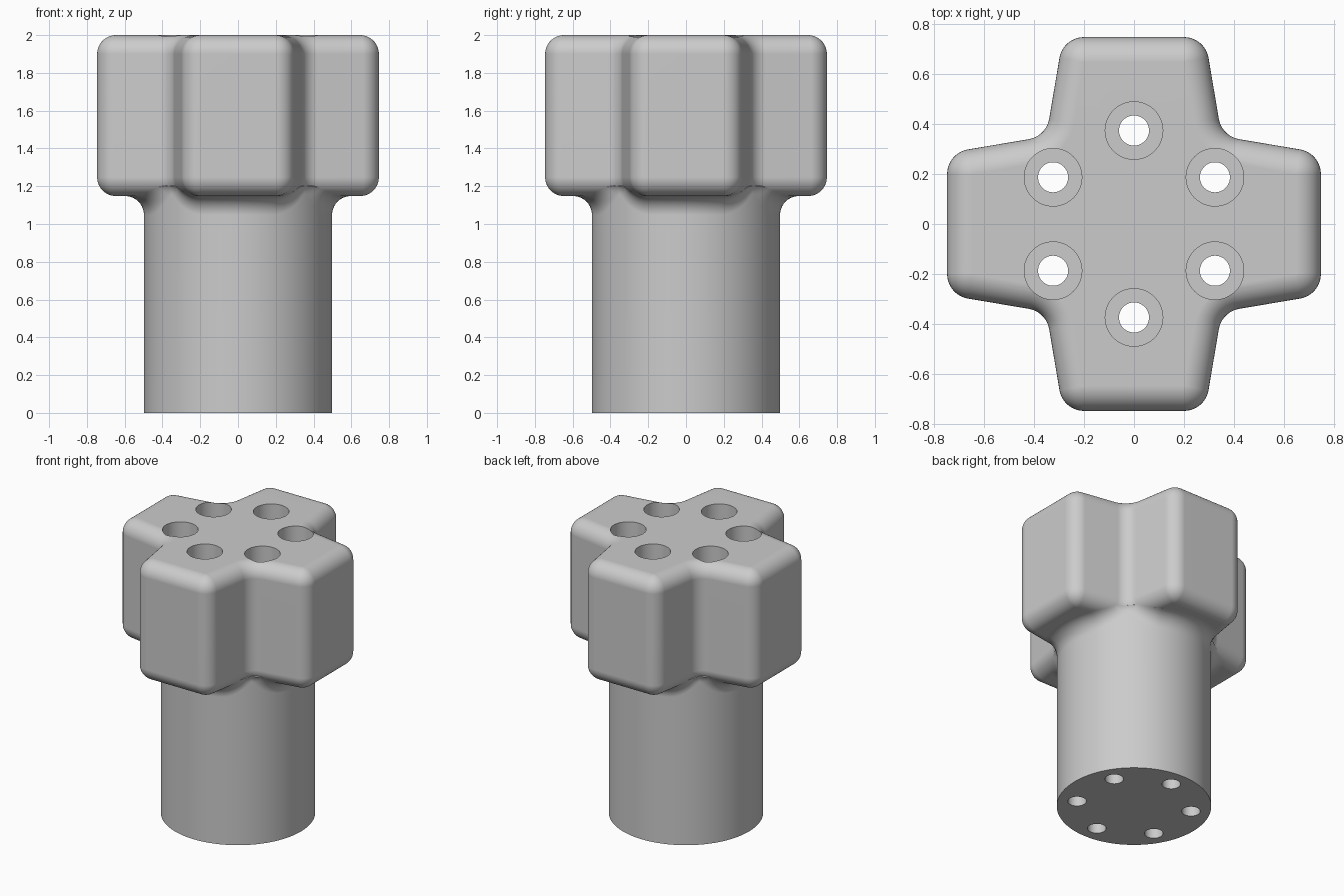
import bpy, bmesh, math
from mathutils import Vector, Matrix
from mathutils.geometry import intersect_point_line

if "Cube" in bpy.data.objects:
    bpy.data.objects.remove(bpy.data.objects["Cube"])

ROUND = 0.1                       # radius of every rounded edge
TIP_X, TIP_Y = 0.646, 0.199       # centre of a rounded arm corner
NOTCH = 0.437                     # centre of the fillet between two arms
TOP, UNDERSIDE, SHAFT = 2.0, 1.148, 0.498
HOLE_CIRCLE, HOLE, BORE, BORE_DEPTH = 0.373, 0.06, 0.115, 0.4

grey = bpy.data.materials.new("plain grey")
grey.use_nodes = True
COLOUR = (0.6, 0.6, 0.6, 1)
grey.diffuse_color = COLOUR
grey.node_tree.nodes["Principled BSDF"].inputs["Base Color"].default_value = COLOUR


def make_object(name, bm):
    bmesh.ops.recalc_face_normals(bm, faces=bm.faces)
    if bm.calc_volume(signed=True) < 0:
        bmesh.ops.reverse_faces(bm, faces=bm.faces)
    mesh = bpy.data.meshes.new(name)
    bm.to_mesh(mesh)
    bm.free()
    mesh.materials.append(grey)
    obj = bpy.data.objects.new(name, mesh)
    bpy.context.collection.objects.link(obj)
    return obj


def loft(bm, rings):
    """Skin a stack of closed rings with quads; return the vertex rings."""
    loops = [[bm.verts.new(p) for p in ring] for ring in rings]
    for low, high in zip(loops, loops[1:]):
        for i in range(len(low)):
            j = (i + 1) % len(low)
            bm.faces.new((low[i], low[j], high[j], high[i]))
    return loops


def circle(radius, z, steps, centre=(0, 0)):
    turns = [math.tau * i / steps for i in range(steps)]
    return [Vector((centre[0] + radius * math.cos(t), centre[1] + radius * math.sin(t), z))
            for t in turns]


def cross_outline(inset, z):
    """Four-armed outline with rounded corners, moved inwards by inset."""
    def arc(cx, cy, radius, start, end, steps=10):
        angles = [math.radians(start + (end - start) * i / steps) for i in range(steps + 1)]
        return [Vector((cx + radius * math.cos(a), cy + radius * math.sin(a), z)) for a in angles]
    quarter = (arc(TIP_X, TIP_Y, ROUND - inset, 0, 80)
               + arc(NOTCH, NOTCH, -ROUND - inset, 80, 10)
               + arc(TIP_Y, TIP_X, ROUND - inset, 10, 90))
    return [Matrix.Rotation(math.pi / 2 * k, 3, "Z") @ p for k in range(4) for p in quarter]


# Head: cross prism with rounded top and bottom rims
levels = []
for i in range(11):
    a = math.pi / 2 * i / 10
    levels.append((ROUND * (1 - math.sin(a)), ROUND * (1 - math.cos(a))))
bm = bmesh.new()
rings = [cross_outline(inset, UNDERSIDE + rise) for inset, rise in levels]
rings += [cross_outline(inset, TOP - rise) for inset, rise in reversed(levels)]
loops = loft(bm, rings)
bm.faces.new(loops[0])
bm.faces.new(loops[-1])
bmesh.ops.remove_doubles(bm, verts=bm.verts, dist=1e-5)
head = make_object("head", bm)

# Shaft: cylinder with a rolling-ball fillet that follows the head's rounded underside
core = cross_outline(ROUND, UNDERSIDE + ROUND)


def nearest_core_point(p):
    best, inside = None, False
    for a, b in zip(core, core[1:] + core[:1]):
        edge = b - a
        if edge.length < 1e-5:
            continue
        q, t = intersect_point_line(p, a, b)
        q = a + edge * min(max(t, 0), 1)
        if best is None or (p - q).length < (p - best).length:
            best, inside = q, edge.cross(p - a).z > 0
    return p if inside else best


STEPS, ARC = 160, 10
columns = []
for p in circle(SHAFT + ROUND, UNDERSIDE + ROUND, STEPS):
    core_point = nearest_core_point(p)
    drop = math.sqrt(max(4 * ROUND ** 2 - (p - core_point).length_squared, 0))
    ball = p - Vector((0, 0, drop))
    inward = Vector((-p.x, -p.y, 0)).normalized()
    touch = (core_point - ball).normalized()
    column = [ball + inward.slerp(touch, k / ARC).normalized() * ROUND for k in range(ARC + 1)]
    column.append(ball + touch * ROUND * 1.2)
    columns.append(column)
bm = bmesh.new()
loops = loft(bm, [circle(SHAFT, 0, STEPS)] + [list(r) for r in zip(*columns)])
bm.faces.new(loops[0])
peak = bm.verts.new((0, 0, UNDERSIDE + 0.2))
for i, v in enumerate(loops[-1]):
    bm.faces.new((v, loops[-1][(i + 1) % STEPS], peak))
shaft = make_object("shaft", bm)

# Bolt holes: six through holes with wide bores from the top
bm = bmesh.new()
floor = TOP - BORE_DEPTH
for k in range(6):
    a = math.radians(90 + 60 * k)
    c = (HOLE_CIRCLE * math.cos(a), HOLE_CIRCLE * math.sin(a))
    loops = loft(bm, [circle(r, z, 48, c) for r, z in
                      ((HOLE, -0.1), (HOLE, floor), (BORE, floor), (BORE, TOP + 0.1))])
    bm.faces.new(loops[0])
    bm.faces.new(loops[-1])
holes = make_object("bolt_hole_cutter", bm)
holes.hide_render = True

# Drill both parts and smooth them, keeping the crisp hole rims
for part in (head, shaft):
    bpy.ops.object.select_all(action="DESELECT")
    bpy.context.view_layer.objects.active = part
    part.select_set(True)
    drill = part.modifiers.new("Drill", "BOOLEAN")
    drill.object, drill.operation, drill.solver = holes, "DIFFERENCE", "EXACT"
    bpy.ops.object.modifier_apply(modifier=drill.name)
    bpy.ops.object.shade_smooth_by_angle(angle=math.radians(30))
    weighted = part.modifiers.new("Weighted normals", "WEIGHTED_NORMAL")
    weighted.keep_sharp = True
bpy.data.objects.remove(holes)
